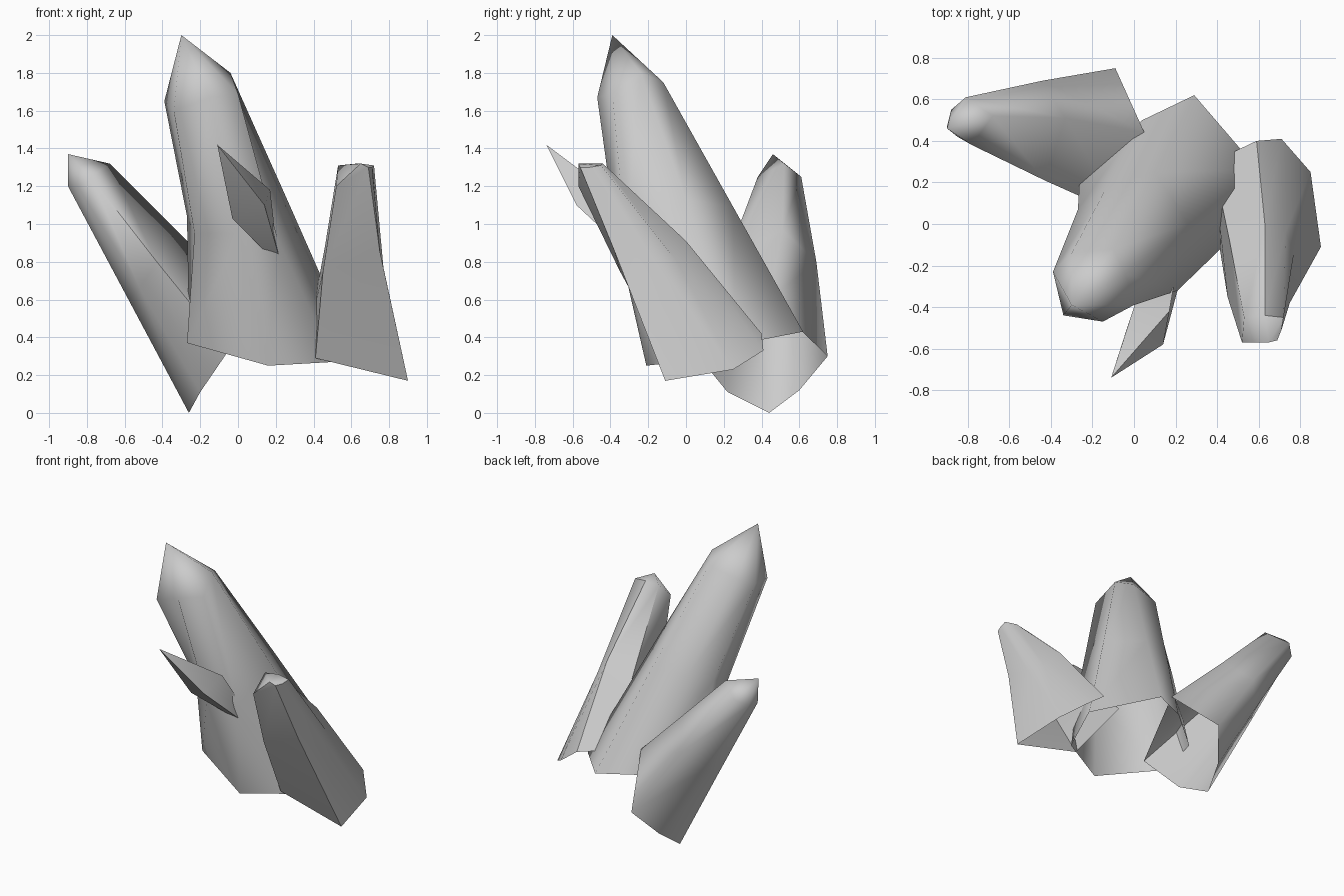
import bpy
import bmesh
import math

# Remove the default object if present
default_cube = bpy.data.objects.get("Cube")
if default_cube:
    bpy.data.objects.remove(default_cube, do_unlink=True)

# Single stone colour
stone = bpy.data.materials.new("crystal_grey")
stone.use_nodes = True
grey = (0.6, 0.6, 0.6, 1)
stone.diffuse_color = grey
stone.node_tree.nodes["Principled BSDF"].inputs["Base Color"].default_value = grey


def crystal(name, rings, tip, smooth_angle):
    """Tapered faceted shaft lofted through rings, open at the foot, with a pointed cap."""
    bm = bmesh.new()
    loops = [[bm.verts.new(point) for point in ring] for ring in rings]
    point = bm.verts.new(tip)
    sides = len(loops[0])
    for i in range(sides):
        j = (i + 1) % sides
        # Shaft sides between neighbouring rings
        for lower, upper in zip(loops, loops[1:]):
            bm.faces.new((lower[i], lower[j], upper[j], upper[i]))
        # Cap facet
        bm.faces.new((loops[-1][i], loops[-1][j], point))
    bmesh.ops.recalc_face_normals(bm, faces=bm.faces[:])

    mesh = bpy.data.meshes.new(name)
    bm.to_mesh(mesh)
    bm.free()
    mesh.materials.append(stone)
    obj = bpy.data.objects.new(name, mesh)
    bpy.context.collection.objects.link(obj)

    # Soft shading across the shaft, crisp at the strong creases
    bpy.ops.object.select_all(action="DESELECT")
    obj.select_set(True)
    bpy.context.view_layer.objects.active = obj
    bpy.ops.object.shade_smooth_by_angle(angle=math.radians(smooth_angle))


# Tall central crystal: foot, waist and shoulder rings
crystal(
    "main_crystal",
    rings=[
        [(-.26, .25, .43), (-.27, -.02, .37), (.16, -.21, .25), (.51, -.03, .27),
         (.6, .26, .36), (.29, .62, .43), (.04, .5, .44)],
        [(-.27, .07, 1.04), (-.23, -.15, .95), (.01, -.37, .95), (.21, -.32, .92),
         (.26, 0, 1.13), (.1, .25, 1.09), (-.13, .18, 1.07)],
        [(-.39, -.23, 1.65), (-.34, -.44, 1.6), (-.15, -.47, 1.67), (0, -.39, 1.69),
         (-.04, -.24, 1.8), (-.1, -.12, 1.75), (-.3, -.14, 1.7)],
    ],
    tip=(-.3, -.39, 2),
    smooth_angle=80,
)

# Crystal leaning out at the back, towards -x
crystal(
    "back_crystal",
    rings=[
        [(.05, .44, .6), (-.09, .75, .3), (-.21, .6, .12),
         (-.26, .44, 0), (-.2, .22, .11), (-.05, .04, .33)],
        [(-.33, .51, .97), (-.44, .69, .8), (-.54, .58, .66),
         (-.58, .46, .6), (-.52, .31, .66), (-.43, .21, .8)],
        [(-.68, .52, 1.32), (-.81, .61, 1.25), (-.88, .55, 1.2),
         (-.9, .47, 1.2), (-.85, .42, 1.2), (-.78, .38, 1.25)],
    ],
    tip=(-.9, .46, 1.37),
    smooth_angle=82,
)

# Crystal leaning forwards on the +x side
crystal(
    "side_crystal",
    rings=[
        [(.9, -.11, .17), (.85, .25, .23), (.71, .41, .33),
         (.59, .4, .42), (.38, .3, .45), (.41, -.1, .29)],
        [(.75, -.38, .86), (.77, -.14, .77), (.73, -.04, .79),
         (.63, 0, .91), (.46, -.08, .88), (.45, -.35, .75)],
        [(.69, -.56, 1.3), (.71, -.51, 1.3), (.72, -.45, 1.31),
         (.63, -.44, 1.32), (.53, -.45, 1.31), (.52, -.57, 1.2)],
    ],
    tip=(.65, -.57, 1.32),
    smooth_angle=50,
)

# Small four-sided shard growing from the front of the main crystal
crystal(
    "front_shard",
    rings=[
        [(.2, -.25, .92), (.22, -.28, .82), (.18, -.28, .82), (.05, -.25, .9)],
        [(.17, -.42, 1.18), (.14, -.58, 1.1), (-.03, -.49, 1.03), (0, -.4, 1.15)],
    ],
    tip=(-.11, -.74, 1.42),
    smooth_angle=30,
)
